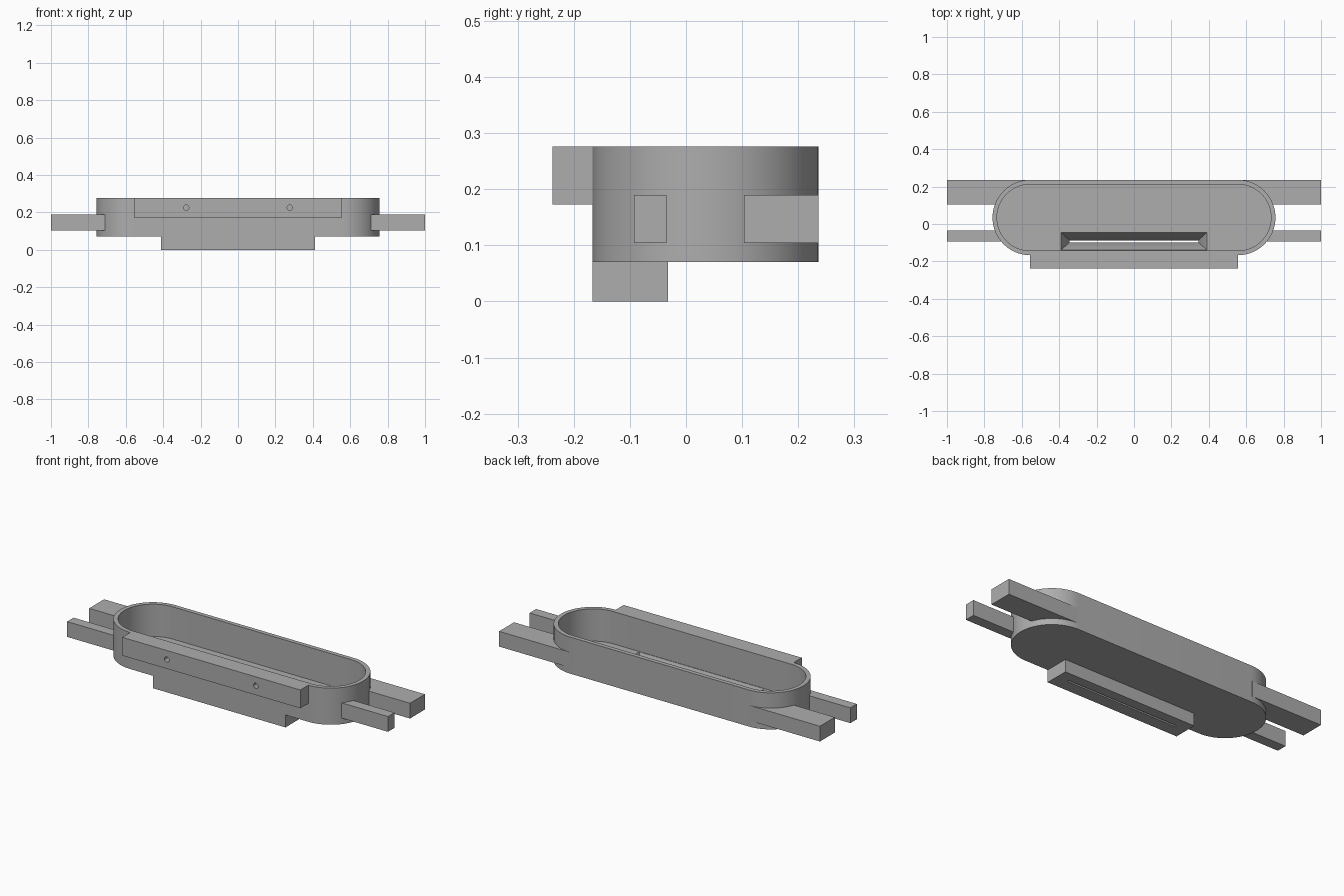
import bpy, bmesh, math

cube = bpy.data.objects.get("Cube")
if cube:
    bpy.data.objects.remove(cube, do_unlink=True)

# One grey material for every part
grey = bpy.data.materials.new("plain_grey")
grey.use_nodes = True
colour = (0.42, 0.42, 0.42, 1)
grey.diffuse_color = colour
grey.node_tree.nodes["Principled BSDF"].inputs["Base Color"].default_value = colour

CENTRE_Y, HALF, RADIUS, WALL = 0.0345, 0.555, 0.2015, 0.024
BASE, FLOOR, TOP = 0.07, 0.094, 0.276
FRONT = CENTRE_Y - RADIUS
BACK = CENTRE_Y + RADIUS


def loft(name, rings):
    """Solid skinned through rings that share a point count, capped at both ends."""
    bm = bmesh.new()
    loops = [[bm.verts.new(p) for p in ring] for ring in rings]
    for low, high in zip(loops, loops[1:]):
        for i in range(len(low)):
            j = (i + 1) % len(low)
            bm.faces.new((low[i], low[j], high[j], high[i]))
    bm.faces.new(loops[0][::-1])
    bm.faces.new(loops[-1])
    bmesh.ops.recalc_face_normals(bm, faces=bm.faces)
    mesh = bpy.data.meshes.new(name)
    bm.to_mesh(mesh)
    bm.free()
    mesh.materials.append(grey)
    ob = bpy.data.objects.new(name, mesh)
    bpy.context.collection.objects.link(ob)
    return ob


def rect(x0, x1, y0, y1, z):
    return [(x0, y0, z), (x1, y0, z), (x1, y1, z), (x0, y1, z)]


def box(name, x0, x1, y0, y1, z0, z1):
    return loft(name, [rect(x0, x1, y0, y1, z) for z in (z0, z1)])


def stadium(name, radius, z0, z1, steps=32):
    outline = []
    for side, start in ((1, -math.pi / 2), (-1, math.pi / 2)):
        for i in range(steps + 1):
            a = start + math.pi * i / steps
            outline.append((side * HALF + radius * math.cos(a),
                            CENTRE_Y + radius * math.sin(a)))
    return loft(name, [[(x, y, z) for x, y in outline] for z in (z0, z1)])


def cut(ob, *cutters):
    for cutter in cutters:
        mod = ob.modifiers.new("cut", 'BOOLEAN')
        mod.operation = 'DIFFERENCE'
        mod.solver = 'EXACT'
        mod.object = cutter
    bpy.context.view_layer.update()
    evaluated = ob.evaluated_get(bpy.context.evaluated_depsgraph_get())
    mesh = bpy.data.meshes.new_from_object(evaluated)
    ob.modifiers.clear()
    ob.data = mesh


# Cutters: tray cavity, tray outside, tapered chute, screw holes
cavity = stadium("cavity_cutter", RADIUS - WALL, FLOOR, TOP + 0.1)
outside = stadium("outside_cutter", RADIUS, BASE - 0.05, TOP + 0.05)
wide = (-0.39, 0.39, -0.14, -0.045)
narrow = (-0.345, 0.345, -0.098, -0.087)
chute = loft("chute_cutter", [rect(*narrow, -0.05), rect(*narrow, 0.002),
                              rect(*wide, FLOOR), rect(*wide, FLOOR + 0.04)])
holes = []
for x in (-0.277, 0.277):
    circle = [(0.015 * math.cos(math.tau * i / 12), 0.015 * math.sin(math.tau * i / 12))
              for i in range(12)]
    holes.append(loft("hole_cutter", [[(x + u, y, 0.225 + v) for u, v in circle]
                                      for y in (-0.3, -0.18)]))

# Rounded tray with open top
tray = stadium("tray", RADIUS, BASE, TOP)
cut(tray, cavity, chute)

# Mounting rail on the front, with two blind screw holes
rail = box("front_rail", -HALF, HALF, -0.238, FRONT, 0.173, TOP)
cut(rail, *holes)

# Outlet block under the tray
outlet = box("outlet_block", -0.413, 0.413, FRONT, -0.032, 0, BASE)
cut(outlet, chute)

# Side arms, fitted against the round ends
parts = [tray, rail, outlet]
for side, label in ((1, "left"), (-1, "right")):
    for name, inner, y0, y1 in (("rear_arm", 0.56, 0.103, BACK),
                                ("front_arm", 0.68, -0.093, -0.035)):
        x0, x1 = sorted((side * inner, side))
        arm = box(f"{label}_{name}", x0, x1, y0, y1, 0.104, 0.19)
        cut(arm, outside)
        parts.append(arm)

for helper in (cavity, outside, chute, *holes):
    bpy.data.objects.remove(helper, do_unlink=True)

# Smooth the round walls, keep edges sharp
bpy.ops.object.select_all(action='DESELECT')
for ob in parts:
    ob.select_set(True)
bpy.context.view_layer.objects.active = tray
bpy.ops.object.shade_smooth_by_angle(angle=math.radians(30))
